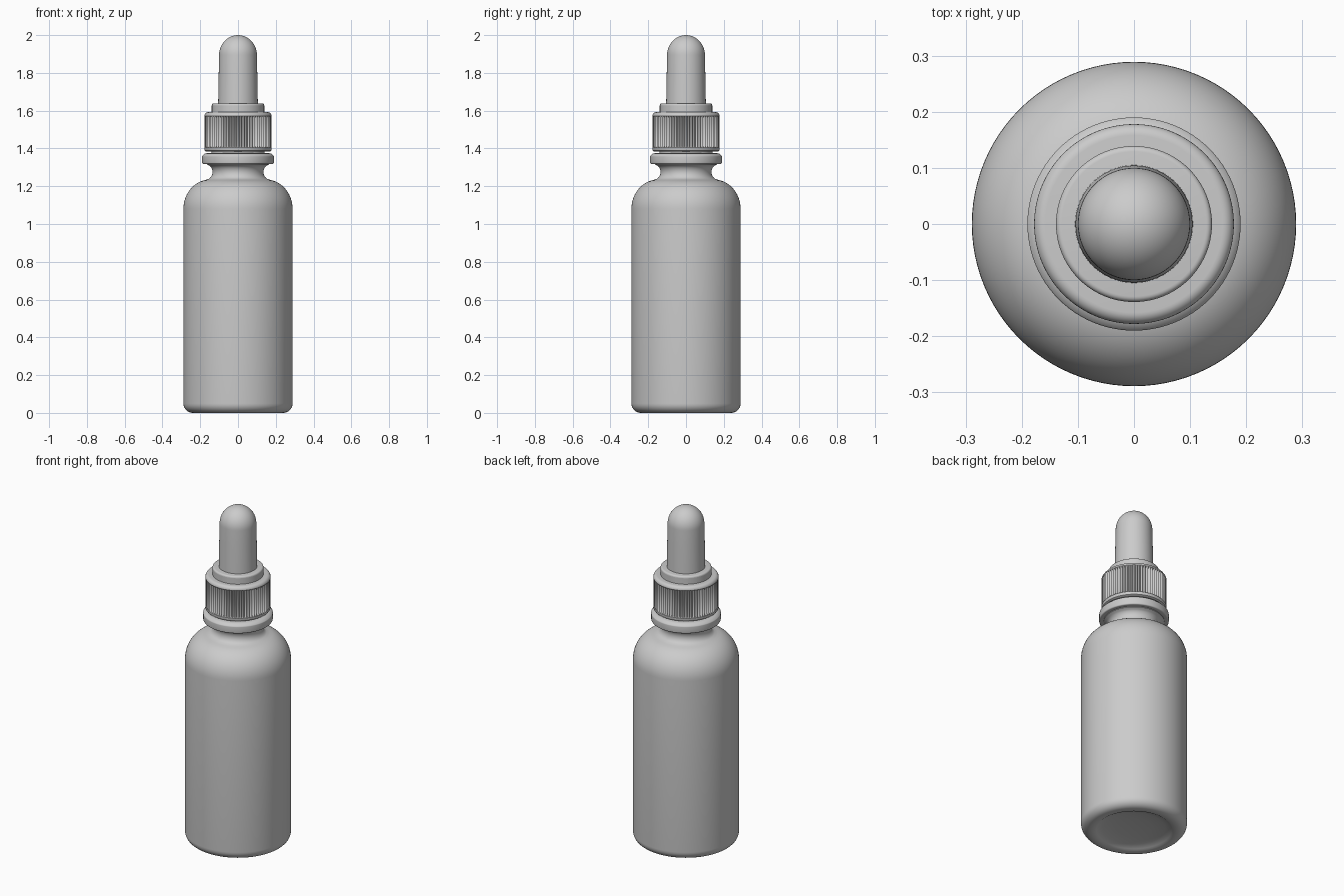
import bpy, bmesh
from math import pi, sin, cos, radians

if "Cube" in bpy.data.objects:
    bpy.data.objects.remove(bpy.data.objects["Cube"])

grey = bpy.data.materials.new("plain grey")
grey.use_nodes = True
color = (0.6, 0.6, 0.6, 1)
grey.diffuse_color = color
grey.node_tree.nodes["Principled BSDF"].inputs["Base Color"].default_value = color

SEGMENTS = 96
RIBS = 72


def arc(r, z, rx, rz, start, end, steps=8):
    """Elliptical arc of profile points around (r, z), angles in degrees."""
    angles = [radians(start + (end - start) * i / steps) for i in range(steps + 1)]
    return [(r + rx * cos(a), z + rz * sin(a)) for a in angles]


def lathe(name, profile, segments=SEGMENTS, ripple=None):
    """Spin a bottom-to-top profile around z; ripple cuts into the radius."""
    bm = bmesh.new()
    rings = []
    for i, (r, z) in enumerate(profile):
        if r < 1e-4:
            rings.append([bm.verts.new((0, 0, z))] * segments)
            continue
        ring = []
        for s in range(segments):
            radius = r - (ripple(i, s) if ripple else 0)
            a = 2 * pi * s / segments
            ring.append(bm.verts.new((radius * cos(a), radius * sin(a), z)))
        rings.append(ring)
    for low, high in zip(rings, rings[1:]):
        for s in range(segments):
            t = (s + 1) % segments
            corners = list(dict.fromkeys([low[s], low[t], high[t], high[s]]))
            bm.faces.new(corners)
    bmesh.ops.recalc_face_normals(bm, faces=bm.faces)
    mesh = bpy.data.meshes.new(name)
    bm.to_mesh(mesh)
    bm.free()
    mesh.materials.append(grey)
    obj = bpy.data.objects.new(name, mesh)
    bpy.context.collection.objects.link(obj)
    bpy.ops.object.select_all(action='DESELECT')
    obj.select_set(True)
    bpy.context.view_layer.objects.active = obj
    bpy.ops.object.shade_smooth_by_angle(angle=radians(35))
    return obj


# Bottle: recessed base, rounded foot, straight wall, shoulder and flared neck
bottle = [(0, 0.025), (0.1, 0.022), (0.17, 0.015), (0.205, 0.006), (0.215, 0)]
bottle += arc(0.239, 0.05, 0.05, 0.05, -90, 0)
bottle += arc(0.149, 1.08, 0.14, 0.155, 0, 80, 14)
bottle += arc(0.17, 1.275, 0.035, 0.04, 245, 125, 10)
bottle += [(0.165, 1.315), (0.165, 1.325), (0, 1.325)]
lathe("bottle", bottle)

# Tamper ring below the cap
ring = [(0.0, 1.318), (0.178, 1.318)]
ring += arc(0.183, 1.325, 0.007, 0.007, -90, 0, 4)
ring += arc(0.183, 1.357, 0.007, 0.007, 0, 45, 3)
ring += [(0.178, 1.372), (0.165, 1.375), (0, 1.375)]
lathe("tamper_ring", ring)
lathe("inner_thread", [(0, 1.37), (0.14, 1.37), (0.14, 1.4), (0, 1.4)])

# Screw cap with vertical flutes between smooth bands
cap = [(0, 1.383), (0.168, 1.383), (0.176, 1.388), (0.178, 1.393),
       (0.178, 1.405), (0.178, 1.41), (0.178, 1.565), (0.178, 1.572)]
cap += arc(0.158, 1.572, 0.02, 0.02, 15, 90, 6)
cap += [(0, 1.592)]
FLUTED = (5, 6)


def flutes(i, s):
    return 0.011 * (0, 0.5, 1, 0.5)[s % 4] if i in FLUTED else 0


lathe("screw_cap", cap, RIBS * 4, flutes)

# Collar of the dropper
collar = [(0, 1.585), (0.139, 1.585), (0.139, 1.628)]
collar += arc(0.129, 1.628, 0.01, 0.01, 0, 90, 5)
collar += [(0, 1.641)]
lathe("dropper_collar", collar)

# Squeeze bulb with a domed top
bulb = [(0, 1.63), (0.105, 1.63), (0.104, 1.7), (0.102, 1.8)]
bulb += arc(0, 1.895, 0.1, 0.105, 0, 90, 14)
lathe("squeeze_bulb", bulb)
